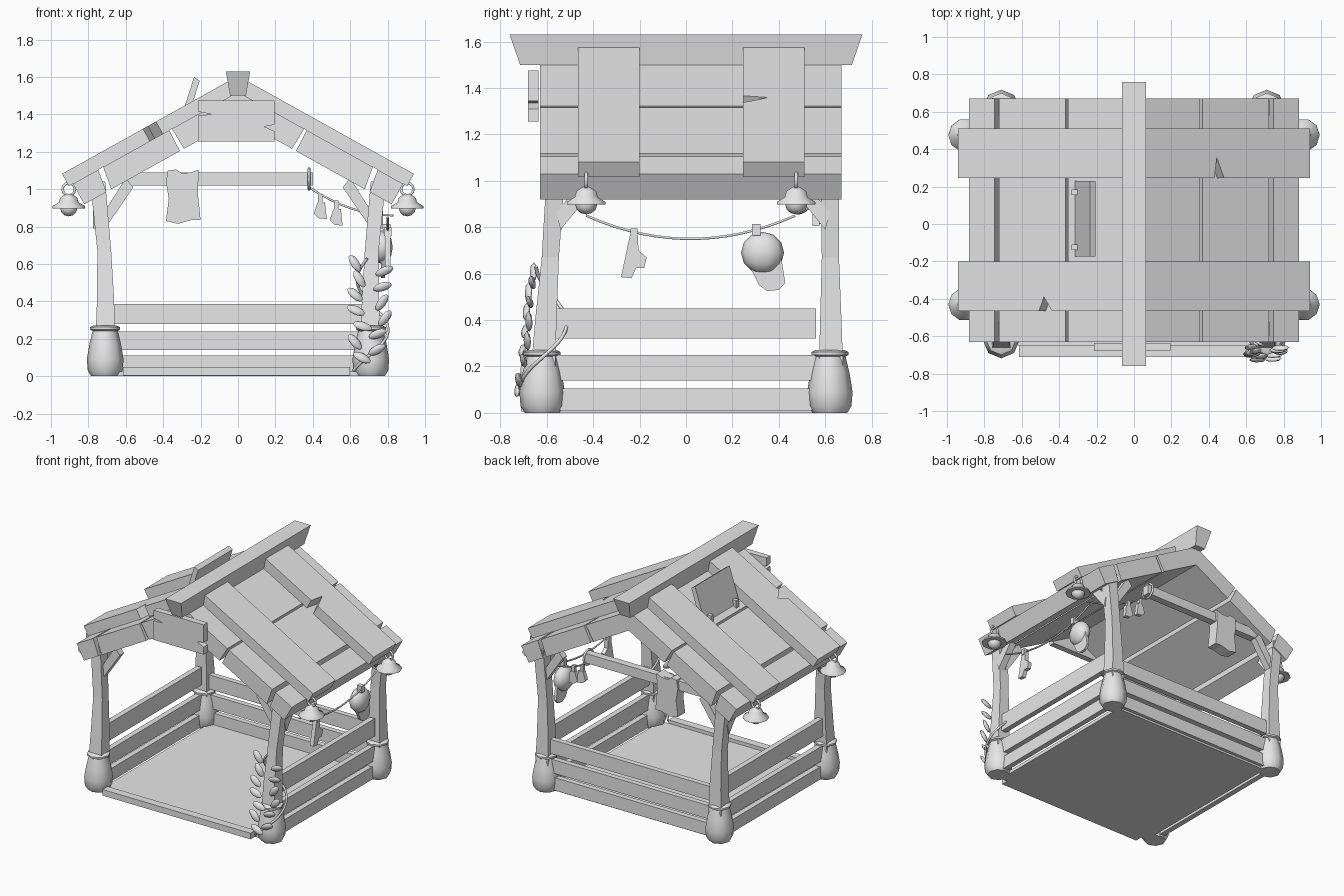
import bpy, bmesh, math, random
from mathutils import Matrix, Vector

cube = bpy.data.objects.get("Cube")
if cube:
    bpy.data.objects.remove(cube)
random.seed(4)

grey = bpy.data.materials.new("plain_grey")
grey.use_nodes = True
grey.diffuse_color = (0.8, 0.8, 0.8, 1)
grey.node_tree.nodes["Principled BSDF"].inputs["Base Color"].default_value = (0.8, 0.8, 0.8, 1)


def finish(name, bm, smooth=False):
    bmesh.ops.recalc_face_normals(bm, faces=bm.faces[:])
    me = bpy.data.meshes.new(name)
    bm.to_mesh(me)
    bm.free()
    me.materials.append(grey)
    if smooth:
        me.shade_smooth()
        me.set_sharp_from_angle(angle=math.radians(52))
    ob = bpy.data.objects.new(name, me)
    bpy.context.collection.objects.link(ob)
    return ob


def loft(name, rings, smooth=False):
    """Skin matching rings of points and cap both ends."""
    bm = bmesh.new()
    vs = [[bm.verts.new(p) for p in ring] for ring in rings]
    n = len(vs[0])
    for a, b in zip(vs, vs[1:]):
        for i in range(n):
            j = (i + 1) % n
            bm.faces.new((a[i], a[j], b[j], b[i]))
    bm.faces.new(vs[0])
    bm.faces.new(vs[-1])
    return finish(name, bm, smooth)


def along_x(p, q, t): return (t, p, q)
def along_y(p, q, t): return (p, t, q)


def prism(name, pts, place, a, b):
    return loft(name, [[place(p, q, t) for p, q in pts] for t in (a, b)])


def box(name, x0, x1, y0, y1, z0, z1):
    return prism(name, [(x0, z0), (x1, z0), (x1, z1), (x0, z1)], along_y, y0, y1)


def lathe(name, profile, x, y, sides=8):
    rings = [[(x + r * math.cos(math.tau * i / sides), y + r * math.sin(math.tau * i / sides), z)
              for i in range(sides)] for r, z in profile]
    return loft(name, rings, True)


def ball(name, centre, radii, rot=Matrix(), seg=10):
    bm = bmesh.new()
    m = Matrix.Translation(centre) @ rot @ Matrix.Diagonal((*radii, 1))
    bmesh.ops.create_uvsphere(bm, u_segments=seg, v_segments=seg // 2 + 1, radius=1, matrix=m)
    return finish(name, bm, True)


def tube(name, pts, r, closed=False):
    cu = bpy.data.curves.new(name, "CURVE")
    cu.dimensions = "3D"
    cu.bevel_depth = r
    cu.bevel_resolution = 1
    cu.use_fill_caps = True
    sp = cu.splines.new("POLY")
    sp.points.add(len(pts) - 1)
    for p, co in zip(sp.points, pts):
        p.co = (*co, 1)
    sp.use_cyclic_u = closed
    cu.materials.append(grey)
    ob = bpy.data.objects.new(name, cu)
    bpy.context.collection.objects.link(ob)
    bpy.ops.object.select_all(action="DESELECT")
    ob.select_set(True)
    bpy.context.view_layer.objects.active = ob
    bpy.ops.object.convert(target="MESH")


def ring(name, c, r, thick, u, v, n=12):
    c, u, v = Vector(c), Vector(u), Vector(v)
    tube(name, [c + r * (u * math.cos(math.tau * i / n) + v * math.sin(math.tau * i / n))
                for i in range(n)], thick, True)


# Floor and front step
box("floor", -0.66, 0.66, -0.65, 0.62, 0.0, 0.025)
box("front_step", -0.615, 0.6, -0.71, -0.65, 0.005, 0.05)

# Posts with pot-shaped feet, collars and braces
for sx, side in ((-1, "right"), (1, "left")):
    for sy, end in ((-1, "front"), (1, "back")):
        tag = f"{end}_{side}"
        yb, yt = (-0.615, -0.56) if sy < 0 else (0.625, 0.62)
        rings = []
        for x, f, z, h in ((0.71, 0, 0.2, 0.052), (0.708, 0.2, 0.4, 0.046),
                           (0.715, 0.55, 0.67, 0.037), (0.75, 1, 1.04, 0.04)):
            y = yb + (yt - yb) * f
            rings.append([(sx * x + a * h, y + b * h, z)
                          for a, b in ((-1, -1), (1, -1), (1, 1), (-1, 1))])
        loft("post_" + tag, rings)
        yf = 0.62 * sy
        lathe("foot_" + tag, [(0.075, 0), (0.093, 0.03), (0.098, 0.09), (0.085, 0.17),
                              (0.066, 0.25)], sx * 0.71, yf)
        lathe("collar_" + tag, [(0.066, 0.242), (0.08, 0.25), (0.08, 0.262), (0.06, 0.272)],
              sx * 0.71, yf)
        prism("cross_brace_" + tag, [(sx * 0.72, 0.87), (sx * 0.71, 0.79), (sx * 0.56, 1.01),
                                     (sx * 0.6, 1.06)], along_y, yt - 0.025, yt + 0.025)
        prism("side_brace_" + tag, [(yt, 0.86), (yt - sy * 0.02, 0.79), (yt - sy * 0.15, 0.95),
                                    (yt - sy * 0.11, 1.0)], along_x, sx * 0.75 - 0.025, sx * 0.75 + 0.025)

# Fence rails on both sides and the back
for i, (z0, z1) in enumerate(((0.01, 0.105), (0.14, 0.25), (0.32, 0.45))):
    for sx in (-1, 1):
        box(f"side_rail_{i}", sx * 0.71 - 0.02, sx * 0.71 + 0.02, -0.57, 0.56, z0, z1)
for i, (z0, z1) in enumerate(((0.015, 0.11), (0.14, 0.24), (0.28, 0.385))):
    box(f"back_rail_{i}", -0.67, 0.66, 0.605, 0.645, z0, z1)

# Roof: thick planks, eave beams and raised battens
ANG = math.radians(29.1)
CA, SA = math.cos(ANG), math.sin(ANG)
for s, side in ((-1, "right"), (1, "left")):
    def slope(u, v, y, s=s):
        return (s * (u * CA + v * SA), y, 1.52 - u * SA + v * CA)

    def on_slope(u, y, v, s=s):
        return (s * (u * CA + v * SA), y, 1.52 - u * SA + v * CA)

    T = -0.125
    prism("upper_plank_" + side, [(0, 0), (0.405, 0), (0.4, T), (0.07, T)], slope, -0.63, 0.67)
    prism("lower_plank_" + side, [(0.42, 0), (0.825, 0), (0.845, T), (0.425, T)], slope, -0.63, 0.67)
    prism("eave_beam_" + side, [(0.855, 0), (1.01, 0), (1.01, T), (0.875, T)], slope, -0.63, 0.67)
    for y0, y1, end in ((-0.465, -0.2, "front"), (0.245, 0.51, "back")):
        notch = []
        if (s, end) == (-1, "front"):
            notch = [(0.46, y0), (0.51, y0 + 0.075), (0.54, y0)]
        elif (s, end) == (1, "back"):
            notch = [(0.45, y0), (0.465, y0 + 0.11), (0.51, y0)]
        prism(f"batten_{end}_{side}", [(0.02, y0)] + notch + [(1.035, y0), (1.035, y1), (0.02, y1)],
              on_slope, 0, 0.075)

# Ridge beam, wider on top
loft("ridge_beam", [[(-w, -l, z), (w, -l, z), (w, l, z), (-w, l, z)]
                    for w, l, z in ((0.042, 0.715, 1.5), (0.065, 0.76, 1.63))])

# Chipped sign board on the gable
prism("sign_board", [(-0.215, 1.255), (0.195, 1.255), (0.195, 1.31), (0.14, 1.335), (0.195, 1.345),
                     (0.195, 1.475), (-0.215, 1.475), (-0.215, 1.415), (-0.14, 1.4), (-0.215, 1.395)],
      along_y, -0.68, -0.635)

# Open hatch flap with hinges
prism("hatch_flap", [(-0.315, 1.35), (-0.28, 1.34), (-0.205, 1.58), (-0.235, 1.6)], along_y, -0.175, 0.23)
for y in (-0.125, 0.17):
    box("hatch_hinge", -0.335, -0.29, y - 0.015, y + 0.015, 1.33, 1.39)

# Hanging lamps under the eaves
for sx in (-1, 1):
    for y in (-0.43, 0.475):
        x = sx * 0.905
        lathe("lamp_shade", [(0.06, 0.9), (0.088, 0.898), (0.086, 0.91), (0.052, 0.93), (0.045, 0.955),
                             (0.025, 0.968), (0.012, 0.975)], x, y, 10)
        ball("lamp_bulb", (x, y, 0.9), (0.048, 0.048, 0.045))
        ring("lamp_ring", (x, y, 1.0), 0.033, 0.008, (1, 0, 0), (0, 0, 1))
        tube("lamp_hook", [(x, y, 1.03), (x - sx * 0.02, y, 1.05)], 0.01)

# Back tie beam with draped towel
box("tie_beam", -0.62, 0.4, 0.575, 0.63, 1.02, 1.09)
prism("towel", [(-0.375, 1.1), (-0.33, 1.105), (-0.3, 1.085), (-0.25, 1.09), (-0.21, 1.105), (-0.215, 0.98),
                (-0.2, 0.835), (-0.25, 0.835), (-0.32, 0.815), (-0.385, 0.83), (-0.37, 0.95),
                (-0.385, 1.04)], along_y, 0.56, 0.645)
ring("rope_loop", (0.38, 0.602, 1.055), 0.055, 0.008, (0, 1, 0), (0, 0, 1))

# Washing lines
tube("side_rope", [(0.8, y, 0.75 + 0.1 * ((y - 0.02) / 0.45) ** 2)
                   for y in [-0.43 + 0.06 * i for i in range(16)]], 0.006)
tube("back_rope", [(0.38 + 0.45 * t, 0.6 - 0.12 * t, 1.01 - 0.3 * t + 0.15 * t * t)
                   for t in [i / 8 for i in range(9)]], 0.006)

# Socks
SOCK = [(-0.016, 0), (0.018, -0.01), (0.02, -0.07), (0.055, -0.1), (0.045, -0.145),
        (0.01, -0.145), (-0.01, -0.19), (-0.055, -0.185)]
prism("long_sock", [(-0.225 + p, 0.77 + q) for p, q in SOCK], along_x, 0.785, 0.815)
box("sock_peg", 0.78, 0.82, -0.24, -0.21, 0.75, 0.795)
for x, z, y in ((0.44, 0.93, 0.585), (0.525, 0.895, 0.56)):
    prism("small_sock", [(x - 0.015, z), (x + 0.025, z), (x + 0.03, z - 0.05), (x + 0.035, z - 0.09),
                         (x - 0.01, z - 0.085), (x - 0.035, z - 0.06)], along_y, y - 0.015, y + 0.015)
    box("small_peg", x - 0.012, x + 0.012, y - 0.012, y + 0.012, z - 0.01, z + 0.045)

# Cap on the line
ball("cap_crown", (0.77, 0.33, 0.69), (0.06, 0.093, 0.09))
prism("cap_peak", [(0.26, 0.66), (0.41, 0.67), (0.428, 0.56), (0.4, 0.53), (0.35, 0.525), (0.315, 0.55)],
      along_x, 0.765, 0.785)
box("cap_peg", 0.775, 0.815, 0.285, 0.32, 0.765, 0.815)

# Climbing vine with leaves on the front left post
vine = []
for i in range(25):
    t = i / 24
    a = -2.6 + 7 * t
    r = 0.11 - 0.045 * t
    vine.append((0.71 + r * math.cos(a), -0.615 + 0.03 * t + r * math.sin(a), 0.03 + 0.6 * t))
tube("vine_stem", vine, 0.008)
for i in range(13):
    z = 0.1 + 0.042 * i
    s = 1 if i % 2 else -1
    x = 0.705 + s * random.uniform(0.03, 0.085)
    y = -0.715 + 0.11 * (z - 0.1) + random.uniform(-0.012, 0.012)
    rot = Matrix.Rotation(-s * random.uniform(0.1, 1.1), 4, "Y") @ Matrix.Rotation(0.4 * s, 4, "X")
    ball("vine_leaf", (x, y, z), (0.052, 0.014, 0.025), rot, 8)
